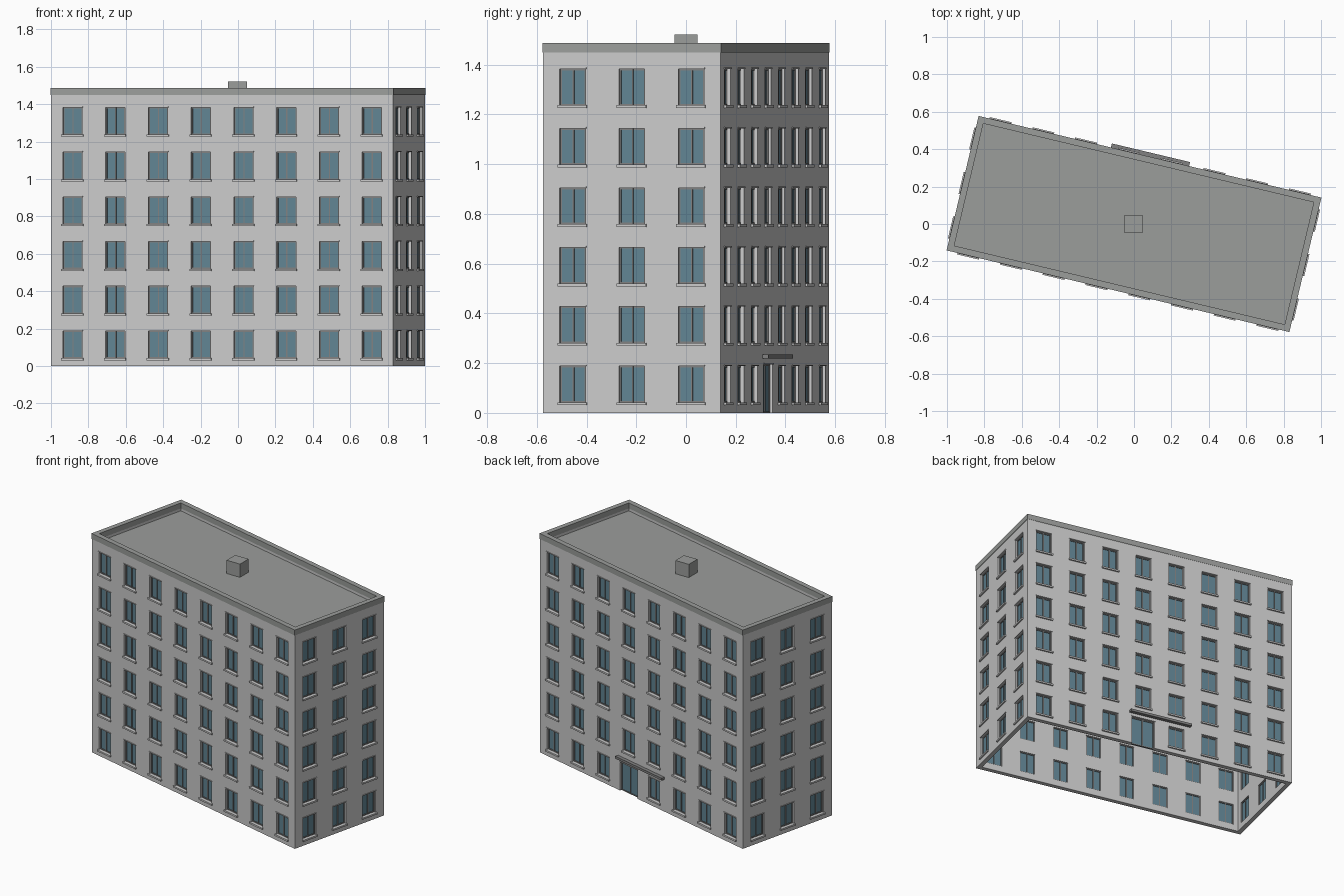
import bpy, bmesh
from math import radians
from mathutils import Matrix, Vector

if "Cube" in bpy.data.objects:
    bpy.data.objects.remove(bpy.data.objects["Cube"])

L, W, H, T = 1.88, 0.735, 1.485, 0.03      # block length, depth, height, wall thickness
TURN = Matrix.Rotation(radians(-13.4), 4, 'Z')
ROWS, STEP, SILL = 6, 0.239, 0.042
WIN_W, WIN_H = 0.106, 0.146


def material(name, color):
    m = bpy.data.materials.new(name)
    m.diffuse_color = color
    m.use_nodes = True
    m.node_tree.nodes["Principled BSDF"].inputs["Base Color"].default_value = m.diffuse_color
    return m


GLASS = material("glass_blue", (0.12, 0.23, 0.29, 1))
FRAME = material("frame_grey", (0.22, 0.22, 0.22, 1))
ROOF = material("roof_grey", (0.33, 0.34, 0.33, 1))


def add_box(bm, x0, x1, y0, y1, z0, z1):
    size = Matrix.Diagonal((x1 - x0, y1 - y0, z1 - z0, 1))
    mid = Matrix.Translation(((x0 + x1) / 2, (y0 + y1) / 2, (z0 + z1) / 2))
    bmesh.ops.create_cube(bm, size=1, matrix=mid @ size)


def finish(bm, name, matrix, mat=None):
    me = bpy.data.meshes.new(name)
    bm.to_mesh(me)
    bm.free()
    ob = bpy.data.objects.new(name, me)
    ob.matrix_world = matrix
    if mat:
        me.materials.append(mat)
    bpy.context.collection.objects.link(ob)
    return ob


def boxes(name, matrix, items, mat=None):
    bm = bmesh.new()
    for b in items:
        add_box(bm, *b)
    return finish(bm, name, matrix, mat)


def wall(name, matrix, length, openings):
    # grid of faces on the outer plane, openings left out, then thickened inwards
    us = sorted({-length / 2, length / 2, *(round(v, 5) for o in openings for v in o[:2])})
    zs = sorted({0, H, *(round(v, 5) for o in openings for v in o[2:])})
    bm = bmesh.new()
    for u0, u1 in zip(us, us[1:]):
        for z0, z1 in zip(zs, zs[1:]):
            u, z = (u0 + u1) / 2, (z0 + z1) / 2
            if any(o[0] < u < o[1] and o[2] < z < o[3] for o in openings):
                continue
            bm.faces.new([bm.verts.new(Vector((a, 0, b))) for a, b in
                          ((u0, z0), (u1, z0), (u1, z1), (u0, z1))])
    bmesh.ops.remove_doubles(bm, verts=bm.verts, dist=1e-5)
    ob = finish(bm, name, matrix)
    mod = ob.modifiers.new("thickness", 'SOLIDIFY')
    mod.thickness, mod.offset = T, -1


def facade(side, angle, dist, length, pitch, cols, door=None):
    m = TURN @ Matrix.Rotation(radians(angle), 4, 'Z') @ Matrix.Translation((0, -dist, 0))
    openings, frames, panes, trims = [], [], [], []
    for c in range(cols):
        u = (c - (cols - 1) / 2) * pitch
        for r in range(ROWS):
            is_door = r == 0 and c == door
            w = 0.16 if is_door else WIN_W
            z0 = 0 if is_door else SILL + r * STEP
            z1 = 0.195 if is_door else z0 + WIN_H
            a, b, f = u - w / 2, u + w / 2, 0.006
            openings.append((a, b, z0, z1))
            panes.append((a, b, 0.017, 0.021, z0, z1))
            # frame: jambs, head, foot and centre mullion
            for x0, x1 in ((a, a + f), (b - f, b), (u - f / 2, u + f / 2)):
                frames.append((x0, x1, 0.012, 0.026, z0, z1))
            for y0, y1 in ((z0, z0 + f), (z1 - f, z1)):
                frames.append((a, b, 0.0125, 0.0255, y0, y1))
            # lintel strip and projecting sill
            trims.append((a - 0.004, b + 0.004, -0.004, 0.01, z1, z1 + 0.005))
            if not is_door:
                trims.append((a - 0.007, b + 0.007, -0.010, 0.012, z0 - 0.011, z0))
    wall(side + "_wall", m, length, openings)
    boxes(side + "_window_glass", m, panes, GLASS)
    boxes(side + "_window_frames", m, frames, FRAME)
    boxes(side + "_sills_and_lintels", m, trims)
    return m


# four walls with windows; the entrance is on the back
facade("front", 0, W / 2, L, L / 8, 8)
back = facade("back", 180, W / 2, L, L / 8, 8, door=3)
facade("right", 90, L / 2, W - 2 * T, W / 3, 3)
facade("left", 270, L / 2, W - 2 * T, W / 3, 3)

# entrance canopy
boxes("entrance_canopy", back, [(-0.215, 0.215, -0.024, 0.005, 0.218, 0.234)], FRAME)

# roof deck, parapet cladding and rooftop box
x, y, e = L / 2, W / 2, 0.002
boxes("roof_deck", TURN, [(-x + T, x - T, -y + T, y - T, 1.415, 1.432)], ROOF)
rim = []
for s in (-1, 1):
    ya, yb = sorted((s * (y + e), s * (y - T - e)))
    xa, xb = sorted((s * (x + e), s * (x - T - e)))
    rim.append((-x - e, x + e, ya, yb, 1.45, H + e))
    rim.append((xa, xb, -y + T + e, y - T - e, 1.45, H + e))
boxes("parapet_cladding", TURN, rim, ROOF)
boxes("rooftop_box", Matrix.Identity(4), [(-0.053, 0.047, -0.046, 0.046, 1.43, 1.522)], ROOF)
